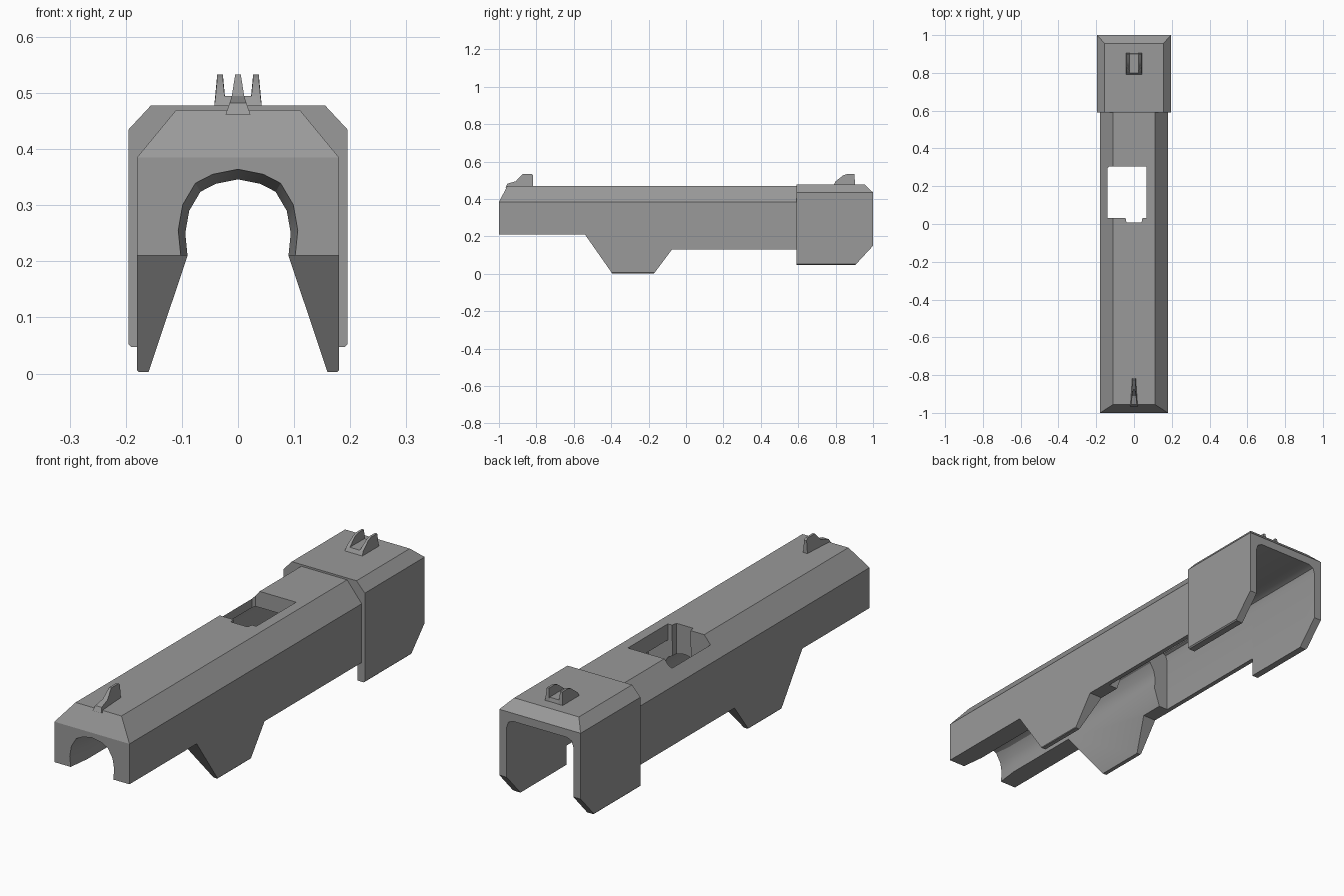
import bpy, bmesh

if "Cube" in bpy.data.objects:
    bpy.data.objects.remove(bpy.data.objects["Cube"], do_unlink=True)

grey = bpy.data.materials.new("gunmetal_grey")
grey.use_nodes = True
colour = (0.32, 0.32, 0.32, 1)
grey.diffuse_color = colour
grey.node_tree.nodes["Principled BSDF"].inputs["Base Color"].default_value = colour


def loft(name, rings):
    """Closed solid through matching rings of points."""
    bm = bmesh.new()
    loops = [[bm.verts.new(p) for p in ring] for ring in rings]
    n = len(loops[0])
    for a, b in zip(loops, loops[1:]):
        for i in range(n):
            j = (i + 1) % n
            bm.faces.new((a[i], a[j], b[j], b[i]))
    bm.faces.new(loops[0])
    bm.faces.new(loops[-1])
    bmesh.ops.recalc_face_normals(bm, faces=bm.faces)
    mesh = bpy.data.meshes.new(name)
    bm.to_mesh(mesh)
    bm.free()
    mesh.materials.append(grey)
    ob = bpy.data.objects.new(name, mesh)
    bpy.context.collection.objects.link(ob)
    return ob


def mirrored(half):
    """Complete a right-hand (x, z) outline with its reflection."""
    return half + [(-x, z) for x, z in reversed(half) if x > 0]


def along_y(name, half, y0, y1):
    return loft(name, [[(x, y, z) for x, z in mirrored(half)] for y in (y0, y1)])


def along_x(name, outline, x0=-0.3, x1=0.3):
    return loft(name, [[(x, y, z) for y, z in outline] for x in (x0, x1)])


def along_z(name, outline, z0, z1):
    return loft(name, [[(x, y, z) for x, y in outline] for z in (z0, z1)])


def fin(name, points, x=0):
    """Upright fin from (y, z, half width) points."""
    return loft(name, [[(x + s * w, y, z) for y, z, w in points] for s in (-1, 1)])


def boolean(ob, cutters, operation="DIFFERENCE"):
    bpy.context.view_layer.objects.active = ob
    for cutter in cutters:
        cutter.hide_render = True
        mod = ob.modifiers.new("cut", "BOOLEAN")
        mod.operation, mod.solver, mod.object = operation, "EXACT", cutter
        bpy.ops.object.modifier_apply(modifier=mod.name)
        bpy.data.objects.remove(cutter, do_unlink=True)


def cavity():
    return along_y("cavity", [(0.16, -0.1), (0.16, 0.365), (0.152, 0.39), (0.13, 0.4)], 0.028, 1.1)


# Long body: faceted section trimmed to its side silhouette
body = along_y("slide_body", [(0.175, 0), (0.18, 0.006), (0.18, 0.385), (0.11, 0.47)], -1.1, 0.6)
silhouette = along_x("silhouette", [
    (-1, 0.21), (-0.54, 0.21), (-0.395, 0.003), (-0.17, 0.003), (-0.075, 0.13),
    (0.7, 0.13), (0.7, 0.6), (-0.886, 0.6), (-1, 0.385)])
boolean(body, [silhouette], "INTERSECT")

# Arched bore, flared at the muzzle, opening into splayed side wings
arch = mirrored([(0.167, -0.02), (0.09, 0.21), (0.094, 0.25), (0.087, 0.29),
                 (0.067, 0.324), (0.04, 0.338), (0, 0.346)])
bore = loft("bore", [[(x * s, y, 0.21 + (z - 0.21) * s) for x, z in arch]
                     for y, s in ((-1.02, 1.16), (-0.9, 1), (0.1, 1))])

# Offset top port with a notch at its front edge
port = along_z("port", [(-0.14, 0.032), (-0.045, 0.032), (-0.04, 0.008), (0.04, 0.008),
                        (0.045, 0.032), (0.065, 0.032), (0.065, 0.305), (-0.13, 0.305),
                        (-0.14, 0.295)], 0.3, 0.6)
boolean(body, [bore, cavity(), port])

# Rear housing with bevelled back corners
housing = along_y("rear_housing", [(0.19, 0.047), (0.195, 0.052), (0.195, 0.435), (0.155, 0.478)],
                  0.59, 1.1)
housing_side = along_x("housing_side", [
    (0.5, 0), (0.86, 0), (0.905, 0.047), (1, 0.15), (1, 0.435), (0.955, 0.478), (0.9, 0.53), (0.5, 0.53)])
boolean(housing, [housing_side], "INTERSECT")
boolean(housing, [cavity()])

# Front sight blade
front_sight = fin("front_sight", [
    (-0.965, 0.462, 0.022), (-0.955, 0.482, 0.015), (-0.91, 0.495, 0.011), (-0.875, 0.533, 0.005),
    (-0.825, 0.533, 0.005), (-0.817, 0.525, 0.006), (-0.817, 0.462, 0.011)])

# Rear sight: low base and two upright ears
sight_base = along_x("rear_sight_base", [
    (0.787, 0.47), (0.8, 0.495), (0.9, 0.495), (0.905, 0.47)], -0.034, 0.034)
ears = [fin(side + "_rear_sight_ear", [
    (0.787, 0.47, 0.011), (0.8, 0.495, 0.008), (0.84, 0.526, 0.005), (0.86, 0.533, 0.005),
    (0.9, 0.533, 0.005), (0.905, 0.47, 0.011)], x)
    for side, x in (("left", 0.032), ("right", -0.032))]

# Keep the facets crisp while blending the shallow bore segments
for ob in [body, housing, front_sight, sight_base] + ears:
    bpy.ops.object.select_all(action="DESELECT")
    ob.select_set(True)
    bpy.context.view_layer.objects.active = ob
    bpy.ops.object.shade_smooth_by_angle(angle=0.45)
